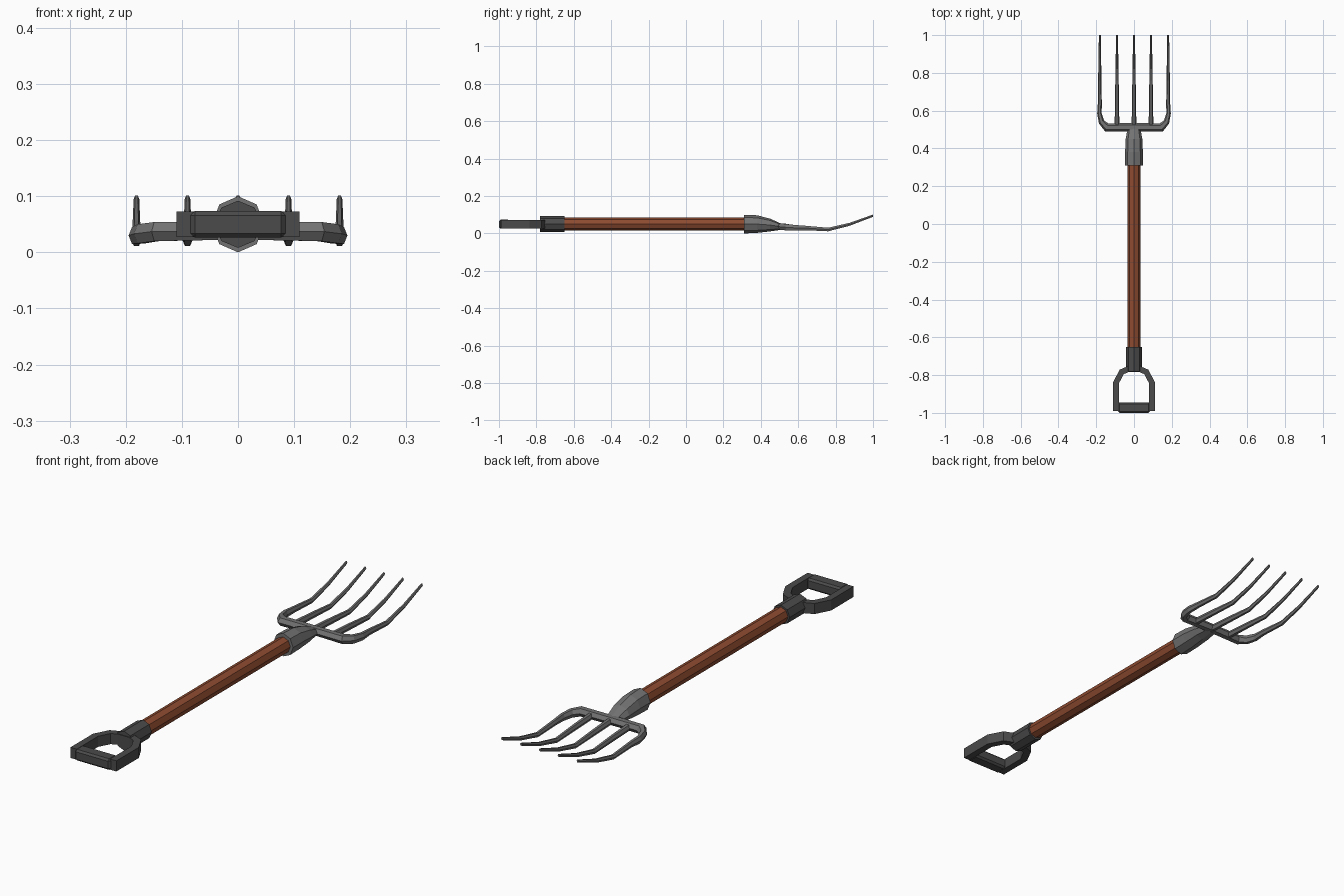
import bpy
import bmesh
import math
from mathutils import Vector

if "Cube" in bpy.data.objects:
    bpy.data.objects.remove(bpy.data.objects["Cube"], do_unlink=True)


def material(name, color):
    mat = bpy.data.materials.new(name)
    mat.use_nodes = True
    mat.diffuse_color = (*color, 1)
    mat.node_tree.nodes["Principled BSDF"].inputs["Base Color"].default_value = (*color, 1)
    return mat


def section(sides):
    """Regular polygon stretched to fill a unit half-width and half-height."""
    phase = math.pi / 4 if sides == 4 else 0
    pts = [(math.cos(phase + math.tau * k / sides), math.sin(phase + math.tau * k / sides))
           for k in range(sides)]
    wide = max(p[0] for p in pts)
    tall = max(p[1] for p in pts)
    return [(p[0] / wide, p[1] / tall) for p in pts]


def sweep(name, path, sides, mat):
    """Loft a polygon along (x, y, z, half_width, half_height) stations with mitred bends."""
    bm = bmesh.new()
    flat = [Vector((p[0], p[1])) for p in path]
    rings = []
    for i, (x, y, z, w, h) in enumerate(path):
        before = (flat[i] - flat[i - 1]).normalized() if i else None
        after = (flat[i + 1] - flat[i]).normalized() if i + 1 < len(flat) else before
        before = before or after
        along = (before + after).normalized()
        w /= along.dot(after)
        rings.append([bm.verts.new((x + along.y * a * w, y - along.x * a * w, z + b * h))
                      for a, b in section(sides)])
    for r, s in zip(rings, rings[1:]):
        for k in range(sides):
            j = (k + 1) % sides
            bm.faces.new((r[k], r[j], s[j], s[k]))
    bm.faces.new(rings[0])
    bm.faces.new(rings[-1])
    bmesh.ops.recalc_face_normals(bm, faces=bm.faces)
    mesh = bpy.data.meshes.new(name)
    bm.to_mesh(mesh)
    bm.free()
    mesh.materials.append(mat)
    obj = bpy.data.objects.new(name, mesh)
    bpy.context.collection.objects.link(obj)
    return obj


def mirrored(half):
    """Complete a path that starts on the +x side and stops before the centre."""
    return half + [(-p[0], *p[1:]) for p in reversed(half)]


wood = material("wood", (0.27, 0.07, 0.03))
steel = material("steel", (0.17, 0.17, 0.17))
dark = material("dark_grip", (0.07, 0.07, 0.07))

# Wooden shaft
sweep("shaft", [(0, -0.67, 0.05, 0.034, 0.034), (0, 0.33, 0.05, 0.034, 0.034)], 8, wood)

# D-shaped grip: collar, yoke and crossbar
sweep("grip_collar", [(0, -0.78, 0.05, 0.042, 0.042), (0, -0.65, 0.05, 0.042, 0.042)], 8, dark)
yoke = [(0.095, -0.99), (0.095, -0.84), (0.065, -0.783), (0.03, -0.768)]
sweep("grip_yoke", mirrored([(x, y, 0.05, 0.015, 0.023) for x, y in yoke]), 4, dark)
crossbar = sweep("grip_crossbar", mirrored([(0.085, -0.972, 0.05, 0.028, 0.024)]), 4, dark)
bevel = crossbar.modifiers.new("soft_edges", "BEVEL")
bevel.width = 0.008
bevel.segments = 1

# Flattening socket that joins the shaft to the head
sweep("head_socket", [
    (0, 0.31, 0.05, 0.047, 0.05),
    (0, 0.38, 0.05, 0.047, 0.047),
    (0, 0.45, 0.045, 0.044, 0.034),
    (0, 0.51, 0.036, 0.033, 0.016),
], 8, steel)

# Shared curve of the tines: (y, z, half_width, half_height)
curve = [
    (0.64, 0.029, 0.0105, 0.012),
    (0.76, 0.021, 0.009, 0.0095),
    (0.875, 0.049, 0.007, 0.008),
    (1.0, 0.095, 0.005, 0.006),
]

# Outer tines and the head bar as one bent piece
outer = [(0.181, *p) for p in reversed(curve)]
outer += [
    (0.183, 0.585, 0.03, 0.012, 0.015),
    (0.172, 0.54, 0.033, 0.015, 0.017),
    (0.145, 0.512, 0.037, 0.021, 0.017),
    (0.04, 0.512, 0.038, 0.022, 0.016),
]
sweep("head_bar_and_outer_tines", mirrored(outer), 6, steel)

# Inner tines
for label, x in (("right", -0.09), ("middle", 0), ("left", 0.09)):
    root = [(x, 0.515, 0.036, 0.013, 0.013)]
    sweep(label + "_inner_tine", root + [(x, *p) for p in curve], 6, steel)
